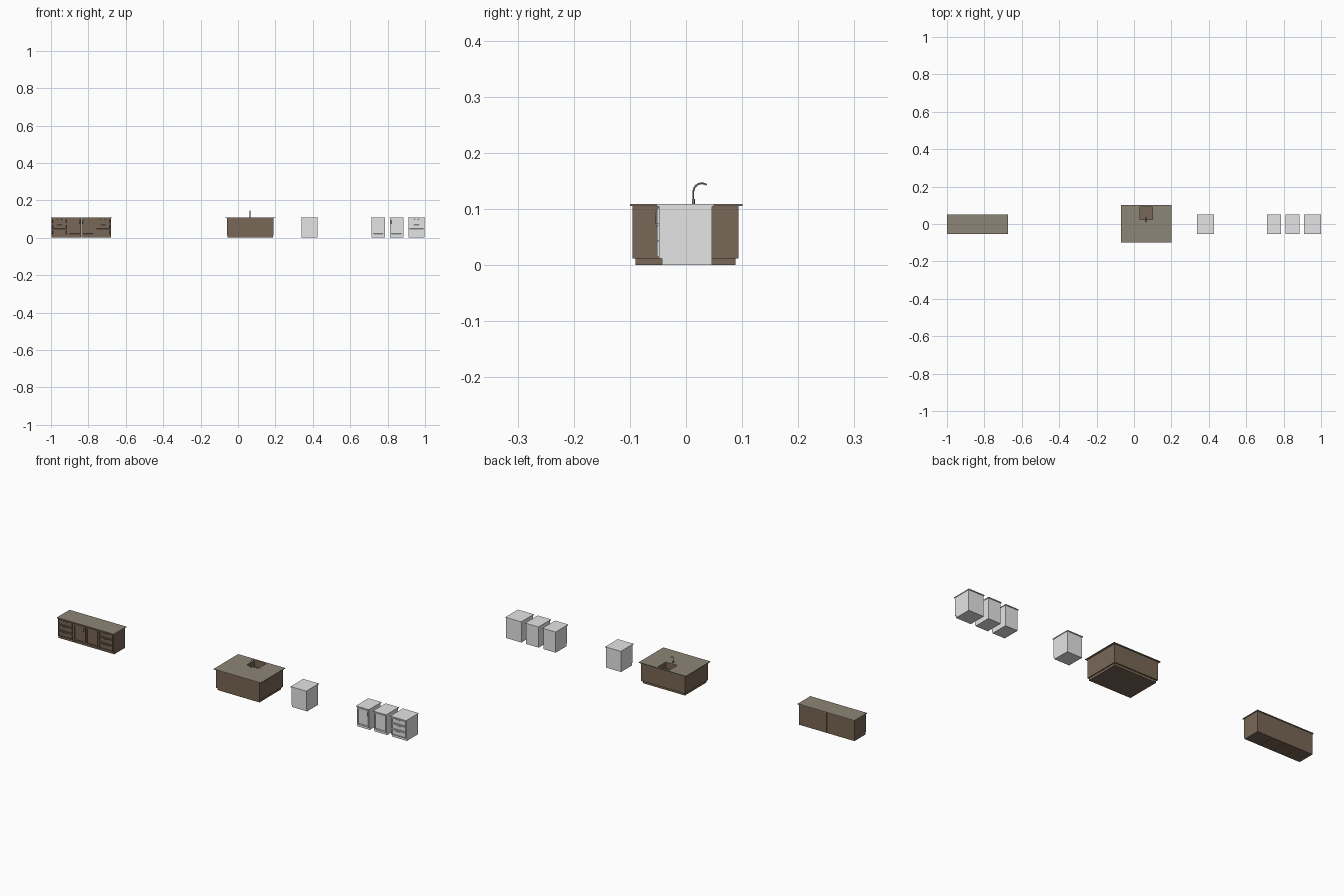
import bpy, bmesh, math
from mathutils import Vector

if "Cube" in bpy.data.objects:
    bpy.data.objects.remove(bpy.data.objects["Cube"])


def material(name, rgb):
    m = bpy.data.materials.new(name)
    m.diffuse_color = (*rgb, 1)
    m.use_nodes = True
    m.node_tree.nodes["Principled BSDF"].inputs["Base Color"].default_value = m.diffuse_color
    return m


WOOD = material("brown wood", (0.19, 0.135, 0.092))
STONE = material("taupe counter", (0.27, 0.235, 0.18))
GREY = material("light grey", (0.78, 0.78, 0.78))
METAL = material("grey metal", (0.25, 0.25, 0.25))


def box(name, x, y, z, mat):
    """Box from (min, max) ranges."""
    bm = bmesh.new()
    bmesh.ops.create_cube(bm, size=1)
    for v in bm.verts:
        v.co = Vector([r[0] if c < 0 else r[1] for c, r in zip(v.co, (x, y, z))])
    me = bpy.data.meshes.new(name)
    bm.to_mesh(me)
    bm.free()
    ob = bpy.data.objects.new(name, me)
    bpy.context.collection.objects.link(ob)
    me.materials.append(mat)
    return ob


def tube(name, pts, radius, mat):
    cu = bpy.data.curves.new(name, 'CURVE')
    cu.dimensions = '3D'
    cu.bevel_depth = radius
    cu.bevel_resolution = 2
    cu.use_fill_caps = True
    sp = cu.splines.new('POLY')
    sp.points.add(len(pts) - 1)
    for p, co in zip(sp.points, pts):
        p.co = (*co, 1)
    ob = bpy.data.objects.new(name, cu)
    bpy.context.collection.objects.link(ob)
    cu.materials.append(mat)
    return ob


def framed_front(name, x, z, rim, mat):
    """Door or drawer front with a recessed centre panel."""
    ob = box(name, x, (-0.0515, -0.048), z, mat)
    bm = bmesh.new()
    bm.from_mesh(ob.data)
    bm.normal_update()
    face = min(bm.faces, key=lambda f: f.calc_center_median().y)
    bmesh.ops.inset_region(bm, faces=[face], thickness=rim)
    bmesh.ops.inset_region(bm, faces=[face], thickness=0.0008)
    for v in face.verts:
        v.co.y += 0.0025
    bm.to_mesh(ob.data)
    bm.free()


def bar_handle(name, a, b, mat):
    """Bar pull: two short legs joined by a bar."""
    back = Vector((0, 0.003, 0))
    a, b = Vector(a), Vector(b)
    tube(name, [a + back, a, b, b + back], 0.0006, mat)


def cabinet(name, x0, x1, kind, mat, handle, side=1):
    box(name + " body", (x0, x1), (-0.048, 0.046), (0.012, 0.105), mat)
    box(name + " toe kick", (x0, x1), (-0.043, 0.046), (0, 0.012), mat)
    l, r, mid = x0 + 0.003, x1 - 0.003, (x0 + x1) / 2
    if kind == "drawers":
        for i in range(3):
            z = 0.0145 + i * 0.03
            framed_front(f"{name} drawer {i + 1}", (l, r), (z, z + 0.0275), 0.005, mat)
            zh = z + 0.0245
            bar_handle(f"{name} drawer handle {i + 1}", (mid - 0.012, -0.0535, zh),
                       (mid + 0.012, -0.0535, zh), handle)
    elif kind == "door":
        framed_front(name + " door", (l, r), (0.0145, 0.102), 0.009, mat)
        xh = r - 0.004 if side > 0 else l + 0.004
        bar_handle(name + " door handle", (xh, -0.0535, 0.075), (xh, -0.0535, 0.095), handle)


def counter(name, x, mat):
    box(name, x, (-0.053, 0.05), (0.105, 0.109), mat)


# Wall run of four brown cabinets
edges = [-0.998, -0.911, -0.838, -0.765, -0.678]
kinds = ["drawers", "door", "door", "drawers"]
for i, k in enumerate(kinds):
    cabinet(f"run cabinet {i + 1}", edges[i] + 0.0006, edges[i + 1] - 0.0006, k, WOOD, METAL,
            1 if i == 1 else -1)
counter("run counter", (-1, -0.675), STONE)

# Loose grey cabinets
loose = [(0.338, 0.428, "plain", 1), (0.712, 0.787, "door", 1),
         (0.81, 0.886, "door", -1), (0.909, 1.0, "drawers", 1)]
for i, (a, b, k, s) in enumerate(loose):
    cabinet(f"grey cabinet {i + 1}", a + 0.002, b - 0.002, k, GREY, GREY, s)
    counter(f"grey cabinet top {i + 1}", (a, b), GREY)

# Island with sink cut-out
body = box("island body", (-0.06, 0.191), (-0.095, 0.094), (0.012, 0.106), WOOD)
top = box("island counter", (-0.07, 0.2), (-0.1, 0.101), (0.106, 0.109), STONE)
box("island toe kick", (-0.055, 0.186), (-0.09, 0.088), (0, 0.012), WOOD)
cutter = box("sink cutter", (0.032, 0.098), (0.025, 0.091), (0.075, 0.15), WOOD)
cutter.hide_render = True
cutter.hide_viewport = True
for ob in (body, top):
    mod = ob.modifiers.new("sink hole", 'BOOLEAN')
    mod.operation = 'DIFFERENCE'
    mod.solver = 'EXACT'
    mod.object = cutter

# Gooseneck faucet
path = [(0.064, 0.013, 0.109), (0.064, 0.013, 0.13)]
for i in range(1, 13):
    t = math.radians(180 - i * 10.5)
    path.append((0.064, 0.028 + 0.015 * math.cos(t), 0.13 + 0.016 * math.sin(t)))
tube("faucet neck", path, 0.0016, METAL)
tube("faucet base", [(0.064, 0.013, 0.108), (0.064, 0.013, 0.118)], 0.0026, METAL)
